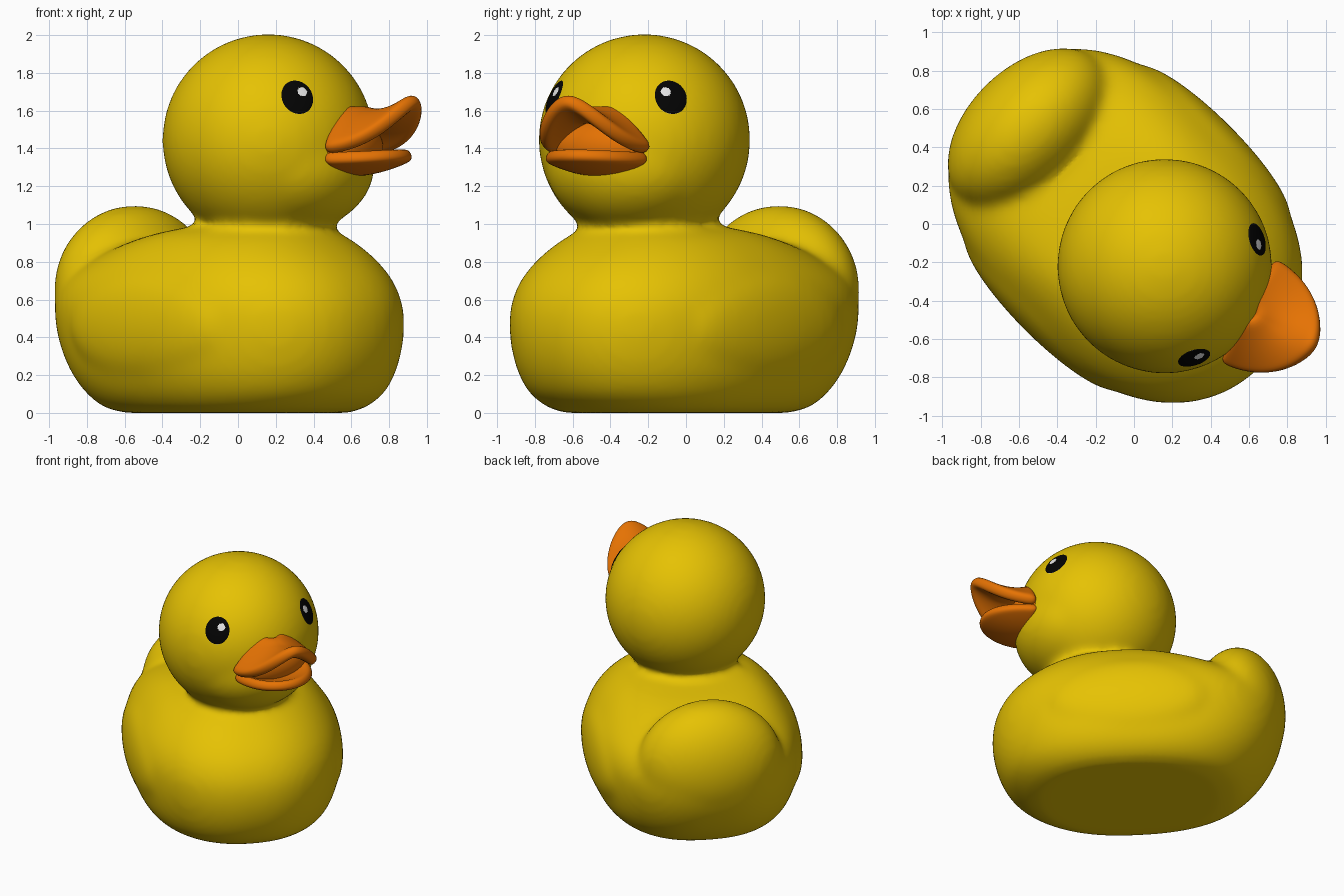
import bpy, bmesh, math
from mathutils import Matrix, Vector

if "Cube" in bpy.data.objects:
    bpy.data.objects.remove(bpy.data.objects["Cube"])

# Frames: the body points along a diagonal, the head is turned a little away from it
BODY = Matrix.Translation((-0.0275, -0.0275, 0)) @ Matrix.Rotation(math.radians(-45), 4, 'Z')
HEAD = Matrix.Translation((0.16, -0.22, 1.445)) @ Matrix.Rotation(math.radians(-28), 4, 'Z')


def material(name, rgb):
    m = bpy.data.materials.new(name)
    m.diffuse_color = (*rgb, 1)
    m.use_nodes = True
    m.node_tree.nodes["Principled BSDF"].inputs["Base Color"].default_value = m.diffuse_color
    return m


YELLOW = material("yellow", (0.79, 0.54, 0.001))
ORANGE = material("orange", (0.79, 0.17, 0.001))
BLACK = material("black", (0.001, 0.001, 0.001))
WHITE = material("white", (0.8, 0.8, 0.8))


def finish(name, bm, *mats):
    bmesh.ops.recalc_face_normals(bm, faces=bm.faces)
    for f in bm.faces:
        f.smooth = True
    me = bpy.data.meshes.new(name)
    bm.to_mesh(me)
    bm.free()
    for m in mats:
        me.materials.append(m)
    ob = bpy.data.objects.new(name, me)
    bpy.context.collection.objects.link(ob)
    return ob


def ellipsoid(bm, frame, centre, radii):
    mat = frame @ Matrix.Translation(centre) @ Matrix.Diagonal((*radii, 1))
    return bmesh.ops.create_uvsphere(bm, u_segments=64, v_segments=48, radius=1, matrix=mat)


def power(c, k):
    return math.copysign(abs(c) ** (2 / k), c)


def smooth_rows(rows, steps=5):
    """Catmull-Rom curve through the rows."""
    out = []
    for i in range(len(rows) - 1):
        quad = [rows[max(0, min(len(rows) - 1, i + k))] for k in (-1, 0, 1, 2)]
        for s in range(steps):
            t = s / steps
            out.append([b + .5 * t * (c - a + t * (2 * a - 5 * b + 4 * c - d + t * (3 * (b - c) + d - a)))
                        for a, b, c, d in zip(*quad)])
    return out + [list(rows[-1])]


# Body: egg-shaped rings stacked by height (z, front length, back length, half width)
RINGS = [(0.0, .62, .64, .50), (.03, .72, .77, .57), (.1, .825, .87, .64), (.2, .89, .96, .69),
         (.32, .93, 1.03, .72), (.45, .945, 1.075, .735), (.58, .93, 1.09, .73), (.7, .875, 1.03, .69),
         (.8, .79, .86, .625), (.88, .69, .66, .55), (.94, .60, .44, .465), (.98, .53, .2, .36)]
N = 64
bm = bmesh.new()
loops = []
for z, front, back, width in smooth_rows(RINGS):
    loop = []
    for i in range(N):
        a = 2 * math.pi * i / N
        k = 2.2 if math.cos(a) > 0 else 2.4
        c, s = power(math.cos(a), k), power(math.sin(a), k)
        loop.append(bm.verts.new(BODY @ Vector((.05 + c * (front if c > 0 else back), s * width, z))))
    loops.append(loop)
for lo, hi in zip(loops, loops[1:]):
    for i in range(N):
        j = (i + 1) % N
        bm.faces.new((lo[i], lo[j], hi[j], hi[i]))
bm.faces.new(loops[0][::-1])
bm.faces.new(loops[-1])

# Tail, wings, neck, head and cheeks are fused with the body
ellipsoid(bm, BODY, (-.735, 0, .65), (.325, .51, .45))
for side in (-1, 1):
    ellipsoid(bm, BODY, (-.01, side * .62, .46), (.57, .135, .30))
bmesh.ops.create_cone(bm, cap_ends=True, segments=64, radius1=.33, radius2=.33, depth=.4,
                      matrix=HEAD @ Matrix.Translation((0, 0, -.4)))
ellipsoid(bm, HEAD, (0, 0, 0), (.561, .561, .561))
ellipsoid(bm, HEAD, (.14, 0, -.13), (.435, .465, .36))
duck = finish("body_and_head", bm, YELLOW)
mod = duck.modifiers.new("fuse", 'REMESH')
mod.mode = 'VOXEL'
mod.voxel_size = 0.025
mod.use_smooth_shade = True
mod = duck.modifiers.new("soften", 'SMOOTH')
mod.factor = 0.5
mod.iterations = 22


# Bill: two half-round lips, one arched up and one sagging
def lip(name, start, length, width, thick, height):
    bm = bmesh.new()
    rows = []
    for r in (.1, .3, .5, .7, .85, 1):
        row = []
        for i in range(17):
            t = math.pi * (i / 16 - .5)
            q = width * r * math.sin(t)
            row.append(bm.verts.new(HEAD @ Vector((start + length * r * math.cos(t), q,
                                                   height(r * math.cos(t), abs(q) / width)))))
        rows.append(row)
    for a, b in zip(rows, rows[1:]):
        for i in range(16):
            bm.faces.new((a[i], a[i + 1], b[i + 1], b[i]))
    ob = finish(name, bm, ORANGE)
    mod = ob.modifiers.new("thickness", 'SOLIDIFY')
    mod.thickness = thick
    mod.offset = 0
    mod = ob.modifiers.new("round", 'SUBSURF')
    mod.levels = mod.render_levels = 2


lip("upper_bill", .485, .41, .295, .08,
    lambda d, q: -.065 + .235 * (1 - q ** 1.6) - .06 * math.sin(math.pi * d) * (1 - q) + .055 * d * d)
lip("lower_bill", .475, .355, .28, .07,
    lambda d, q: -.085 - .075 * (1 - q * q) + .09 * d * d)

# Back of the mouth, closing the space between the lips
bm = bmesh.new()
ellipsoid(bm, HEAD, (.49, 0, -.04), (.14, .265, .15))
finish("mouth", bm, ORANGE)

# Eyes: shallow domes with a white rim and a white glint
for side, name in ((-1, "right_eye"), (1, "left_eye")):
    n = Vector((.35, side * .34, .22)).normalized()
    x = Vector((0, 0, 1)).cross(n).normalized()
    y = n.cross(x)
    frame = HEAD @ Matrix.Translation(n * .542) @ Matrix((x, y, n)).transposed().to_4x4()
    glint = Vector((-side * .028, .026))
    bm = bmesh.new()
    bmesh.ops.create_uvsphere(bm, u_segments=64, v_segments=48, radius=1,
                              matrix=Matrix.Diagonal((.094, .102, .024, 1)))
    for f in bm.faces:
        c = f.calc_center_median()
        rim = math.hypot(c.x / .094, c.y / .102) > .94
        f.material_index = 1 if rim or (c.xy - glint).length < .027 else 0
    bm.transform(frame)
    finish(name, bm, BLACK, WHITE)
